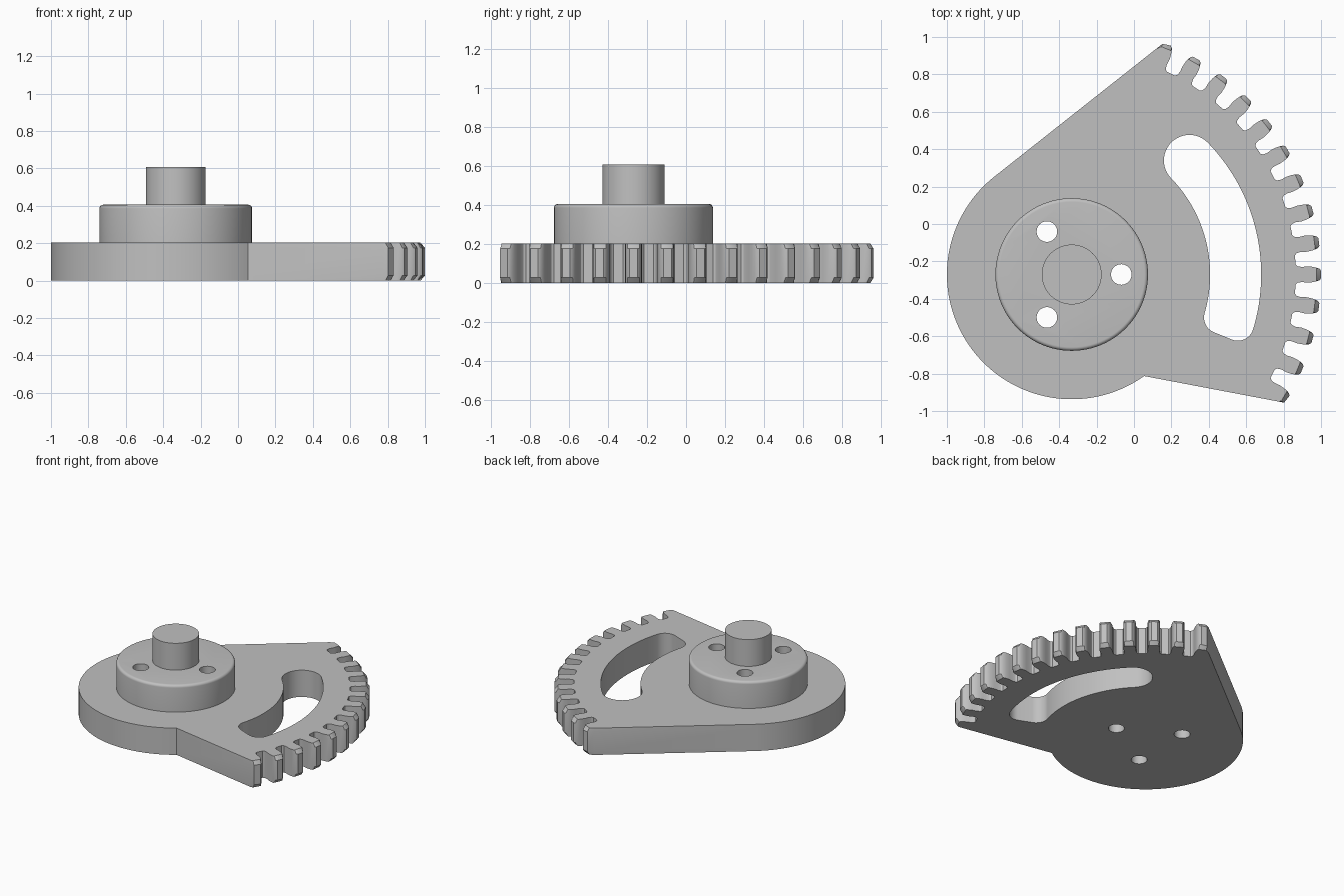
import bpy, bmesh, math
from math import sin, cos, radians

if "Cube" in bpy.data.objects:
    bpy.data.objects.remove(bpy.data.objects["Cube"])

PX, PY = -0.333, -0.27            # pivot axis shared by every part
THICK, TIP = 0.203, 1.333
DISC_R = 0.667

grey = bpy.data.materials.new("plain grey")
grey.use_nodes = True
grey.diffuse_color = (0.53, 0.53, 0.53, 1)
grey.node_tree.nodes["Principled BSDF"].inputs["Base Color"].default_value = (0.53, 0.53, 0.53, 1)


def polar(r, deg, cx=PX, cy=PY):
    return (cx + r * cos(radians(deg)), cy + r * sin(radians(deg)))


def arc(r, a, b, n, cx=PX, cy=PY):
    return [polar(r, a + (b - a) * i / n, cx, cy) for i in range(n + 1)]


def lerp(p, q, t):
    return (p[0] + (q[0] - p[0]) * t, p[1] + (q[1] - p[1]) * t)


def clamp_radius(p, limit):
    """Pull a point back onto a circle round the pivot."""
    r = math.hypot(p[0] - PX, p[1] - PY)
    return lerp((PX, PY), p, min(1, limit / r))


def loft(name, rings):
    """Stack outlines, given as (z, points), into a closed solid."""
    bm = bmesh.new()
    loops = [[bm.verts.new((x, y, z)) for x, y in pts] for z, pts in rings]
    for low, high in zip(loops, loops[1:]):
        for i in range(len(low)):
            j = (i + 1) % len(low)
            bm.faces.new((low[i], low[j], high[j], high[i]))
    bm.faces.new(loops[0][::-1])
    bm.faces.new(loops[-1])
    bmesh.ops.recalc_face_normals(bm, faces=bm.faces)
    mesh = bpy.data.meshes.new(name)
    bm.to_mesh(mesh)
    bm.free()
    mesh.materials.append(grey)
    obj = bpy.data.objects.new(name, mesh)
    bpy.context.collection.objects.link(obj)
    return obj


def turned(name, profile, cx=PX, cy=PY, n=96):
    """Round part from (radius, z) steps."""
    return loft(name, [(z, arc(r, 0, 360, n, cx, cy)[:-1]) for r, z in profile])


def select(obj):
    bpy.ops.object.select_all(action="DESELECT")
    obj.select_set(True)
    bpy.context.view_layer.objects.active = obj


def cut(obj, cutters):
    select(obj)
    for c in cutters:
        mod = obj.modifiers.new("cut", "BOOLEAN")
        mod.operation, mod.solver, mod.object = "DIFFERENCE", "EXACT", c
        bpy.ops.object.modifier_apply(modifier=mod.name)


# Gear tooth flank, from root to tip: (half angle, radius)
flank = [(2.6, 1.198), (2.1, 1.208), (1.87, 1.23), (1.98, 1.26),
         (1.82, 1.29), (1.62, 1.308), (1.35, 1.324), (0.9, TIP)]
PITCH, FIRST, LAST = 7.5, -4, 9

# Sector outline: round heel, straight sides and toothed rim
teeth = []
for k in range(FIRST, LAST + 1):
    if k > FIRST:
        teeth += [polar(r, k * PITCH - a) for a, r in flank]
    else:
        teeth.append(polar(1.326, k * PITCH - 1.1))
    if k < LAST:
        teeth += [polar(r, k * PITCH + a) for a, r in reversed(flank)]
    else:
        teeth.append(polar(1.326, k * PITCH + 1.0))
heel = arc(DISC_R, 128.6, 305.5, 72)
outline = (heel + [lerp(heel[-1], teeth[0], 0.96)] + teeth
           + [lerp(heel[0], teeth[-1], 0.96)])

# Tooth tips are chamfered on both faces
short = [clamp_radius(p, TIP - 0.024) for p in outline]
sector = loft("toothed_sector", [(0, short), (0.027, outline),
                                 (THICK - 0.027, outline), (THICK, short)])

# Curved slot: full round at the top, rounded corners at the bottom
IN_R, OUT_R, END, FIL = 0.74, 1.013, -22.1, 0.085
mid, half = (IN_R + OUT_R) / 2, (OUT_R - IN_R) / 2
top_a = 44.1
a_in = END + math.degrees(math.asin(FIL / (IN_R + FIL)))
a_out = END + math.degrees(math.asin(FIL / (OUT_R - FIL)))
slot = arc(OUT_R, a_out, top_a, 40)
slot += arc(half, top_a, top_a + 180, 24, *polar(mid, top_a))[1:]
slot += arc(IN_R, top_a, a_in, 40)[1:]
slot += arc(FIL, a_in + 180, END + 270, 12, *polar(IN_R + FIL, a_in))[1:]
slot += arc(FIL, END - 90, a_out, 12, *polar(OUT_R - FIL, a_out))[:-1]
slot_cutter = loft("slot_cutter", [(-0.1, slot), (0.5, slot)])

# Hub with a rounded top rim
rim = [(0.388 + 0.02 * cos(radians(t)), 0.386 + 0.02 * sin(radians(t)))
       for t in range(0, 91, 15)]
hub = turned("hub", [(0.408, THICK - 0.01)] + rim)

# Centre pin
pin = turned("centre_pin", [(0.16, 0.35), (0.16, 0.609)], n=64)

# Three holes through hub and sector
holes = [turned("hole_cutter", [(0.055, -0.1), (0.055, 0.6)],
                *polar(0.265, a), n=40) for a in (0, 120, 240)]
cut(sector, [slot_cutter] + holes)
cut(hub, holes)
for c in [slot_cutter] + holes:
    bpy.data.objects.remove(c)

for part in (sector, hub, pin):
    select(part)
    bpy.ops.object.shade_smooth_by_angle(angle=radians(30))
